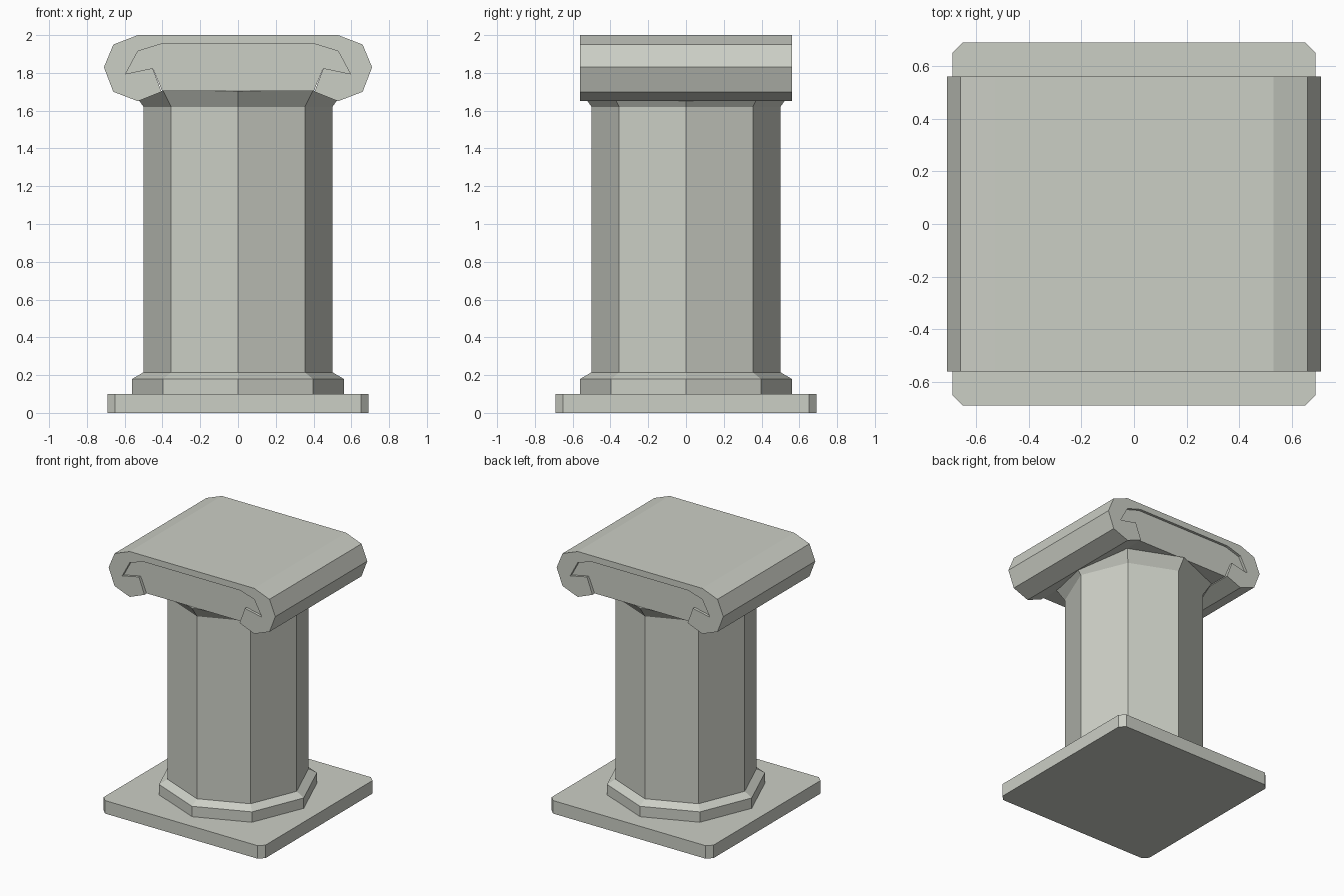
import bpy, bmesh, math

if "Cube" in bpy.data.objects:
    bpy.data.objects.remove(bpy.data.objects["Cube"])

stone = bpy.data.materials.new("pale stone")
stone.diffuse_color = (0.60, 0.62, 0.56, 1)
stone.use_nodes = True
stone.node_tree.nodes["Principled BSDF"].inputs["Base Color"].default_value = stone.diffuse_color


def finish(name, bm):
    bmesh.ops.recalc_face_normals(bm, faces=bm.faces)
    me = bpy.data.meshes.new(name)
    bm.to_mesh(me)
    bm.free()
    me.materials.append(stone)
    ob = bpy.data.objects.new(name, me)
    bpy.context.collection.objects.link(ob)
    return ob


def loft(name, rings):
    """Skin a stack of equal-length point rings and cap both ends."""
    bm = bmesh.new()
    vs = [[bm.verts.new(p) for p in r] for r in rings]
    n = len(rings[0])
    for a, b in zip(vs, vs[1:]):
        for i in range(n):
            j = (i + 1) % n
            bm.faces.new((a[i], a[j], b[j], b[i]))
    bm.faces.new(vs[0][::-1])
    bm.faces.new(vs[-1])
    return finish(name, bm)


def octagon(r, z):
    return [(r * math.cos(i * math.pi / 4), r * math.sin(i * math.pi / 4), z)
            for i in range(8)]


def prism(name, half, depth):
    """Mirror a right-half x/z outline and extrude it along y."""
    outline = half + [(-x, z) for x, z in reversed(half)]
    return loft(name, [[(x, y, z) for x, z in outline] for y in (-depth, depth)])


# square foot plate with clipped corners
a, b = 0.69, 0.65
plate = [(a, -b), (a, b), (b, a), (-b, a), (-a, b), (-a, -b), (-b, -a), (b, -a)]
loft("foot_plate", [[(x, y, z) for x, y in plate] for z in (0, 0.10)])

# eight-sided column with foot ring and flared neck
loft("column", [octagon(r, z) for r, z in
                ((0.56, 0.10), (0.56, 0.18), (0.50, 0.215),
                 (0.50, 1.62), (0.56, 1.705))])

# scrolled capital: top slab curling into a roll at each side
prism("scroll_capital", [
    (0.53, 2.0), (0.66, 1.95), (0.71, 1.83), (0.66, 1.70), (0.53, 1.65),
    (0.405, 1.70), (0.452, 1.825), (0.595, 1.795), (0.53, 1.915),
    (0.41, 1.952)], 0.56)

# slightly recessed panel filling the capital between the rolls
prism("capital_panel", [
    (0.41, 1.96), (0.54, 1.92), (0.60, 1.793), (0.45, 1.822), (0.402, 1.705)], 0.54)
